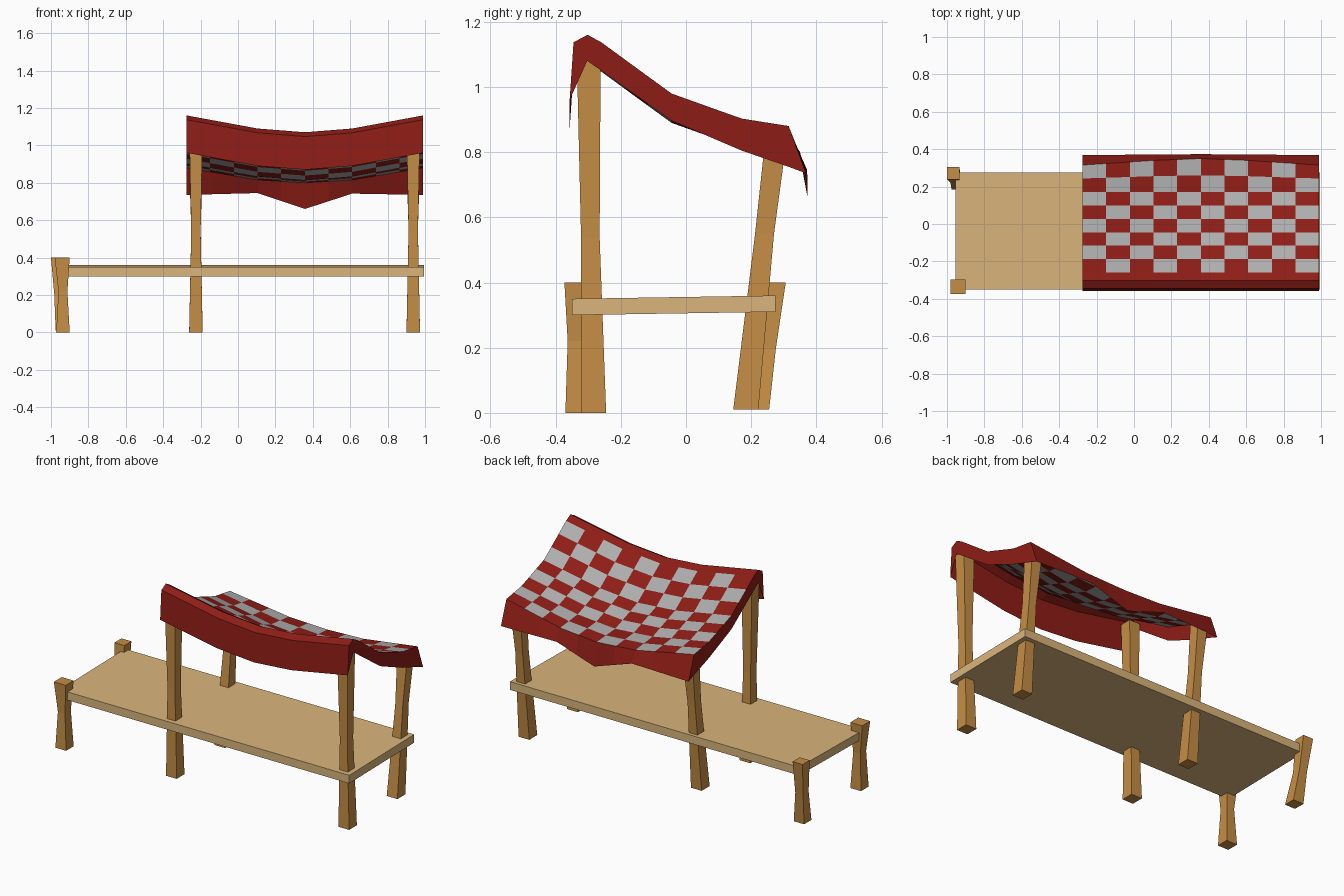
import bpy, bmesh

if "Cube" in bpy.data.objects:
    bpy.data.objects.remove(bpy.data.objects["Cube"])


def material(name, color):
    m = bpy.data.materials.new(name)
    m.diffuse_color = (*color, 1)
    m.use_nodes = True
    m.node_tree.nodes["Principled BSDF"].inputs["Base Color"].default_value = m.diffuse_color
    return m


WOOD = material("post_wood", (0.56, 0.27, 0.06))
PLANK = material("table_wood", (0.70, 0.46, 0.20))
RED = material("red_cloth", (0.27, 0.012, 0.008))
WHITE = material("white_cloth", (0.42, 0.42, 0.42))


def finish(bm, name, mats):
    me = bpy.data.meshes.new(name)
    bm.to_mesh(me)
    bm.free()
    for m in mats:
        me.materials.append(m)
    ob = bpy.data.objects.new(name, me)
    bpy.context.collection.objects.link(ob)
    return ob


def loft(name, rings, mat):
    """Rectangular tube through rings (x0, x1, y0, y1, z)."""
    bm = bmesh.new()
    loops = [[bm.verts.new(p) for p in ((a, c, z), (b, c, z), (b, d, z), (a, d, z))]
             for a, b, c, d, z in rings]
    for lo, hi in zip(loops, loops[1:]):
        for i in range(4):
            j = (i + 1) % 4
            bm.faces.new((lo[i], lo[j], hi[j], hi[i]))
    bm.faces.new(loops[0][::-1])
    bm.faces.new(loops[-1])
    return finish(bm, name, [mat])


def lerp(table, t):
    """Piecewise linear lookup in a list of (t, value)."""
    for (t0, v0), (t1, v1) in zip(table, table[1:]):
        if t <= t1:
            return v0 + (v1 - v0) * (t - t0) / (t1 - t0)
    return table[-1][1]


# Table top, tilted slightly up toward the back
top = loft("table_top", [(-0.955, 0.995, -0.35, 0.275, 0.30),
                         (-0.955, 0.995, -0.35, 0.275, 0.35)], PLANK)
for v in top.data.vertices:
    if v.co.y > 0:
        v.co.z += 0.01

# Tall canopy posts, pinched in the middle
for side, x in (("left", -0.225), ("right", 0.937)):
    loft(f"front_post_{side}", [(x - 0.036, x + 0.036, -0.32, -0.245, 0),
                                (x - 0.025, x + 0.025, -0.322, -0.265, 0.54),
                                (x - 0.036, x + 0.036, -0.335, -0.262, 1.09)], WOOD)
    loft(f"back_post_{side}", [(x - 0.036, x + 0.036, 0.145, 0.222, 0.01),
                               (x - 0.025, x + 0.025, 0.212, 0.27, 0.55),
                               (x - 0.034, x + 0.034, 0.242, 0.308, 0.83)], WOOD)

# Short legs at the open end
loft("front_short_leg", [(-0.972, -0.90, -0.37, -0.297, 0),
                         (-0.96, -0.912, -0.363, -0.307, 0.22),
                         (-0.98, -0.90, -0.373, -0.297, 0.40)], WOOD)
loft("back_short_leg", [(-0.975, -0.905, 0.185, 0.255, 0.01),
                        (-0.982, -0.93, 0.222, 0.276, 0.20),
                        (-1.0, -0.933, 0.238, 0.306, 0.40)], WOOD)

# Canopy: 10 columns across, profile from front hem over the ridge to back hem
X0, X1, COLS, ROWS = -0.275, 0.99, 10, 8
SAG = [(0, 0), (3, 0.07), (5, 0.09), (7, 0.07), (10, 0)]
BACK_SAG = [(0, 0), (3, 0.065), (5, 0.08), (7, 0.065), (10, 0)]
BACK_HEM = [(0, 0.735), (3, 0.745), (5, 0.66), (7, 0.742), (10, 0.735)]
BULGE = [(0, 0), (3, 0.025), (5, 0.035), (7, 0.025), (10, 0)]
TOP = [(-0.26, 1.137), (-0.045, 0.98), (0.17, 0.903), (0.315, 0.88)]

bm = bmesh.new()
grid = []
for c in range(COLS + 1):
    x = X0 + (X1 - X0) * c / COLS
    sag = lerp(SAG, c)
    pts = [(-0.357, 0.96 - sag), (-0.345, 1.137 - sag), (-0.302, 1.16 - sag)]
    for r in range(ROWS + 1):
        y = -0.26 + 0.575 * r / ROWS
        k = max(0, (r - 6) / 2)
        z = lerp(TOP, y) - sag * (1 - k) - lerp(BACK_SAG, c) * k
        pts.append((y + k * lerp(BULGE, c), z))
    pts.append((0.368 + lerp(BULGE, c) * 0.15, lerp(BACK_HEM, c)))
    grid.append([bm.verts.new((x, y, z)) for y, z in pts])
for c in range(COLS):
    for r in range(len(grid[0]) - 1):
        f = bm.faces.new((grid[c][r], grid[c + 1][r], grid[c + 1][r + 1], grid[c][r + 1]))
        f.material_index = int(3 <= r < 3 + ROWS and (c + r) % 2 == 0)

# Hanging flaps closing both ends of the canopy
LOW = [(-0.26, 1.05), (-0.045, 0.897), (0.17, 0.805), (0.315, 0.755)]
for col, x in ((grid[0], X0), (grid[-1], X1)):
    low = [bm.verts.new((x, -0.303, 1.08))]
    low += [bm.verts.new((x, v.co.y, lerp(LOW, v.co.y))) for v in col[3:-1]]
    faces = [(col[0], low[0], col[1]), (col[1], low[0], col[2])]
    faces += [(col[i + 2], low[i], low[i + 1], col[i + 3]) for i in range(ROWS + 1)]
    faces.append((col[-2], low[-1], col[-1]))
    for f in faces:
        bm.faces.new(f if x > 0 else f[::-1])
finish(bm, "canopy_cloth", [RED, WHITE])
